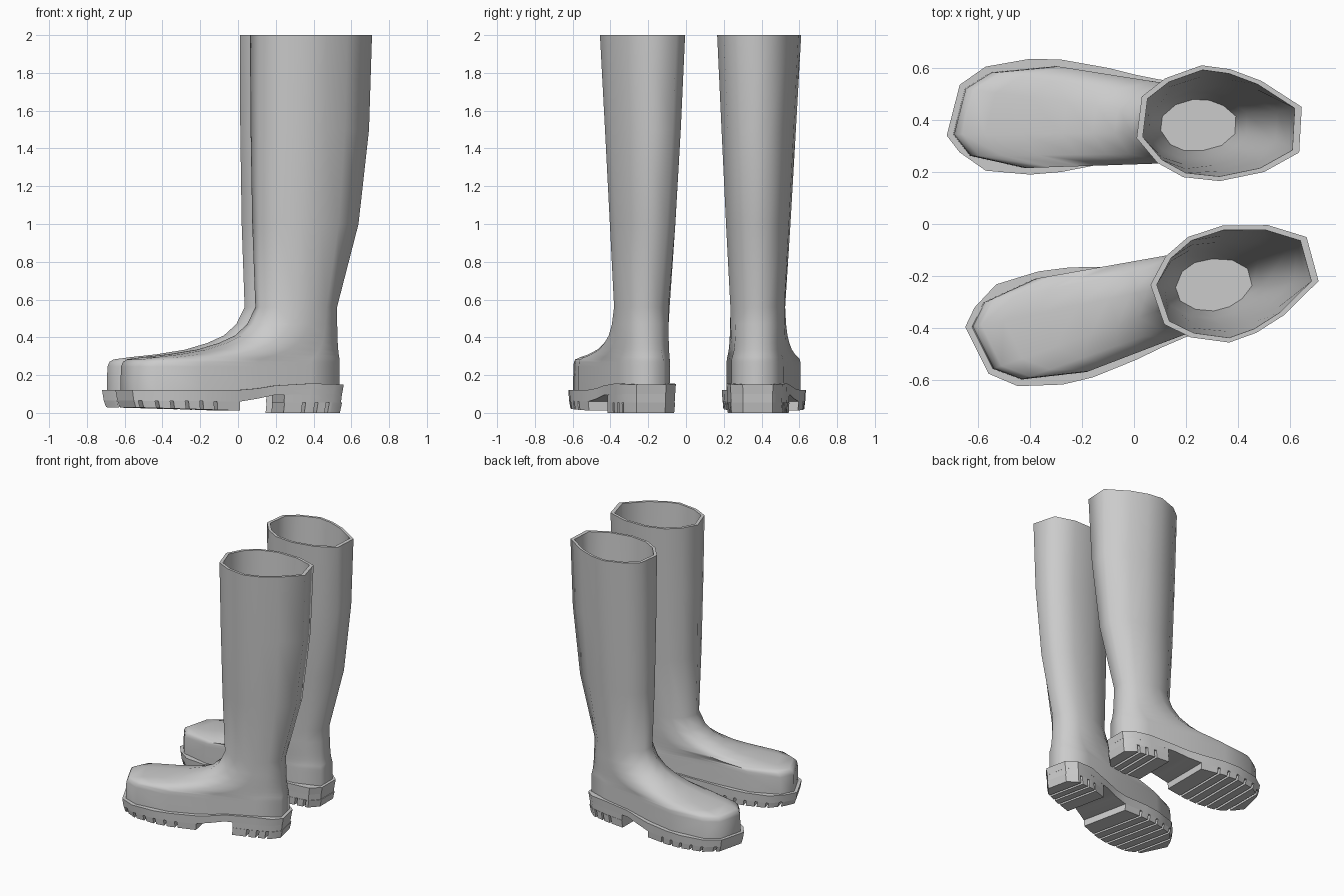
import bpy, bmesh
from math import radians
from mathutils import Matrix, Vector

if "Cube" in bpy.data.objects:
    bpy.data.objects.remove(bpy.data.objects["Cube"])

# Key cross-sections of the upper, all 12 points in the same order (toe first)
TOP = [(.01, .33), (.09, .235), (.19, .18), (.33, .165), (.50, .20), (.635, .275),
       (.645, .45), (.49, .55), (.37, .595), (.26, .61), (.12, .56), (.03, .49)]
ANKLE = [(.035, .35), (.09, .27), (.17, .235), (.27, .235), (.38, .265), (.455, .33),
         (.46, .43), (.39, .49), (.31, .52), (.22, .525), (.12, .495), (.045, .43)]
FOOT = [(-.695, .345), (-.63, .262), (-.42, .215), (-.05, .257), (.3, .24), (.47, .31),
        (.47, .45), (.3, .515), (.0, .55), (-.3, .607), (-.55, .583), (-.65, .52)]
# Sole outline: x, y of inner side, y of outer side
SOLE = [(-.72, .34, .34), (-.67, .275, .535), (-.57, .205, .605), (-.4, .19, .635),
        (-.28, .2, .632), (-.1, .235, .6), (0, .24, .575), (.1, .235, .555),
        (.3, .215, .535), (.43, .235, .51), (.49, .30, .46)]


def mix(a, b, tx, ty, z):
    return [(p[0] + (q[0] - p[0]) * tx, p[1] + (q[1] - p[1]) * ty, z) for p, q in zip(a, b)]


def shrink(ring, k, z):
    n = len(ring)
    cx, cy = sum(p[0] for p in ring) / n, sum(p[1] for p in ring) / n
    return [(cx + (p[0] - cx) * k, cy + (p[1] - cy) * k, z) for p in ring]


def lerp(table, x, col=1):
    for a, b in zip(table, table[1:]):
        if x <= b[0]:
            t = max(0, (x - a[0]) / (b[0] - a[0]))
            return a[col] + (b[col] - a[col]) * t
    return table[-1][col]


def loft(bm, rings):
    vs = [[bm.verts.new(p) for p in r] for r in rings]
    n = len(vs[0])
    for a, b in zip(vs, vs[1:]):
        for i in range(n):
            j = (i + 1) % n
            bm.faces.new((a[i], a[j], b[j], b[i]))
    bm.faces.new(vs[0][::-1])
    bm.faces.new(vs[-1])


def slab(bm, x0, x1, ztop, zbot, ktop, kbot):
    """Piece of the sole between two x stations, shrunk towards the bottom."""
    xs = sorted({x0, x1} | {r[0] for r in SOLE if x0 < r[0] < x1})

    def pt(x, col, k, z):
        return (-.1 + (x + .1) * k, .39 + (lerp(SOLE, x, col) - .39) * k, lerp(z, x))
    loft(bm, [[pt(x, 1, ktop, ztop), pt(x, 2, ktop, ztop),
               pt(x, 2, kbot, zbot), pt(x, 1, kbot, zbot)] for x in xs])


def finish(bm, name, angle):
    bmesh.ops.remove_doubles(bm, verts=bm.verts, dist=1e-5)
    bmesh.ops.recalc_face_normals(bm, faces=bm.faces)
    # second boot is the mirrored first one, toes turned outward
    other = (Matrix.Translation((-.015, .087, 0)) @ Matrix.Rotation(radians(12), 4, 'Z')
             @ Matrix.Scale(-1, 4, Vector((0, 1, 0))))
    for side, m in (("right", None), ("left", other)):
        if m:
            bm.transform(m)
            bmesh.ops.reverse_faces(bm, faces=bm.faces)
        me = bpy.data.meshes.new(f"{name}_{side}")
        bm.to_mesh(me)
        me.polygons.foreach_set("use_smooth", [True] * len(me.polygons))
        me.set_sharp_from_angle(angle=radians(angle))
        bpy.context.collection.objects.link(bpy.data.objects.new(me.name, me))
    bm.free()


# Upper: foot, instep, shaft, rim and inner lining
bm = bmesh.new()
rings = [mix(FOOT, ANKLE, t, t, z) for z, t in
         ((.112, 0), (.245, .005), (.27, .02), (.283, .05), (.295, .17), (.31, .36),
          (.335, .57), (.37, .73), (.41, .85), (.47, .94), (.56, 1))]
shaft = [(1.0, .62, .33), (1.5, .92, .67), (2, 1, 1)]
rings += [mix(ANKLE, TOP, tx, ty, z) for z, tx, ty in shaft]
rings += [shrink(mix(ANKLE, TOP, tx, ty, z), .92, z) for z, tx, ty in reversed(shaft)]
rings += [shrink(ANKLE, .88, .56), shrink(ANKLE, .68, .3)]
loft(bm, rings)
finish(bm, "boot_upper", 70)

# Sole: welt plate over the full length
bm = bmesh.new()
slab(bm, -.72, .49, [(-.72, .12), (-.05, .122), (.1, .145), (.3, .156), (.49, .15)],
     [(-.72, .065), (-.1, .06), (0, .075), (.1, .095), (.49, .1)], 1, .985)


# Tread bars separated by grooves, forefoot then heel
def tread(cuts, top, bottom, gap):
    for a, b in zip(cuts, cuts[1:]):
        slab(bm, a + (gap if a != cuts[0] else 0), b - (gap if b != cuts[-1] else 0),
             top, bottom, .985, .965)


tread([-.72] + [-.64 + .08 * i for i in range(6)] + [-.1],
      [(-.72, .065), (-.1, .06)], [(-.72, .03), (-.1, .012)], .009)
slab(bm, .155, .49, [(.1, .105), (.5, .105)], [(.1, .055), (.5, .055)], .985, .975)
tread([.155, .265, .335, .4, .49], [(.1, .055), (.5, .055)], [(.1, 0), (.5, 0)], .009)
finish(bm, "boot_sole", 35)
